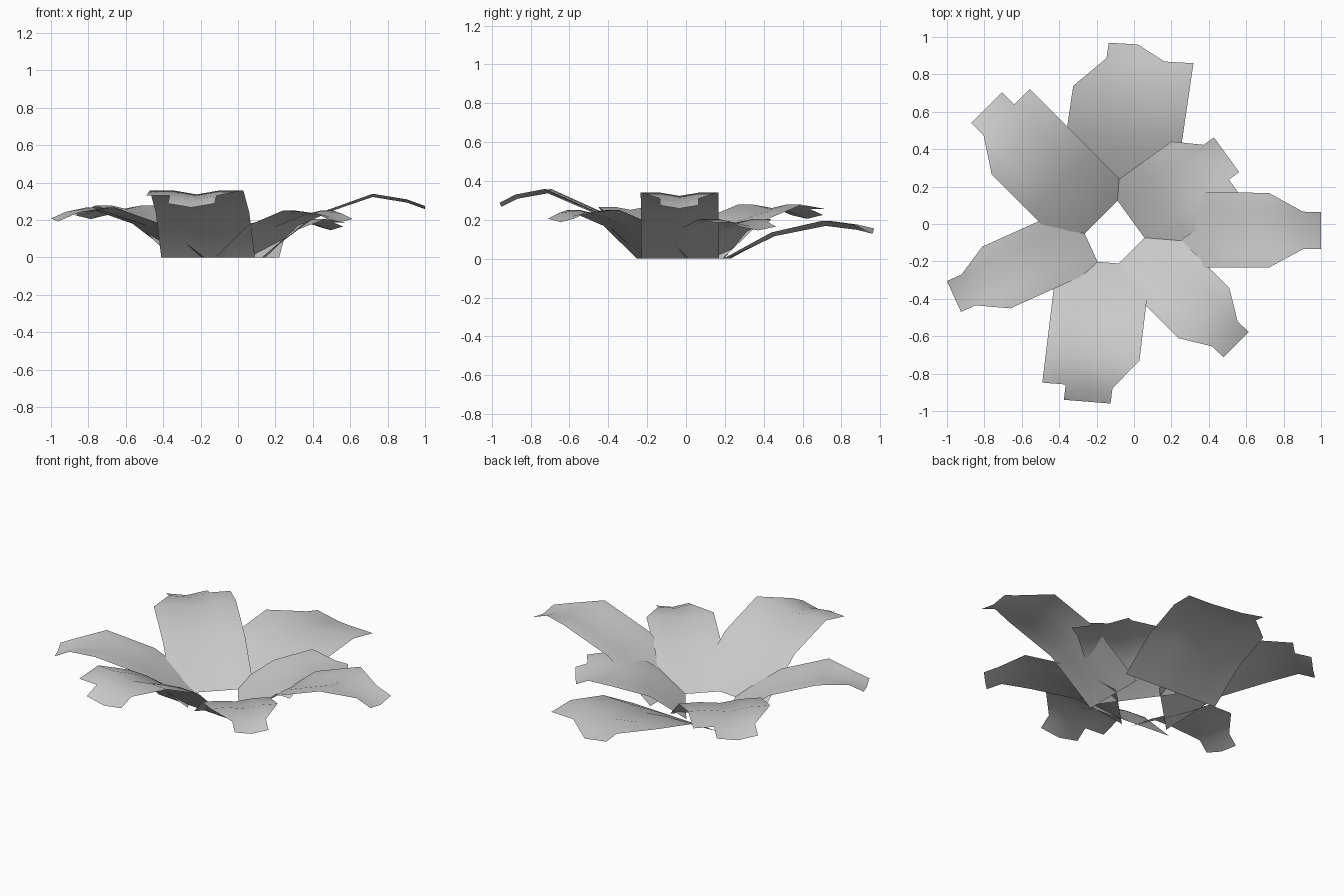
import bpy, bmesh
from mathutils import Vector

if "Cube" in bpy.data.objects:
    bpy.data.objects.remove(bpy.data.objects["Cube"])

# Shared leaf layout: rows along the length, columns across the width
ROWS = [0, 0.33, 0.68, 0.89, 1]
COLS = [-1, -0.5, 0, 0.5, 1]
DIP = [0, 0.06, 0.085, 0.085, 0.085]   # crease depth along the midrib, per half width


def leaf(name, base, tip, side, heights, corner_left=False, corner_right=False, narrow_tip=False):
    """side = half-width vector; corner_* keeps a square shoulder on that edge."""
    base, tip, side = Vector(base), Vector(tip), Vector(side)
    bm = bmesh.new()
    grid = []
    for t, z, dip in zip(ROWS, [0] + heights, DIP):
        row = []
        for c in COLS:
            p = base.lerp(tip, t) + side * c
            drop = dip * side.length if c == 0 else 0
            row.append(bm.verts.new((p.x, p.y, z - drop)))
        grid.append(row)
    for r in range(4):
        for c in range(4):
            a, b = grid[r][c], grid[r][c + 1]
            d, e = grid[r + 1][c], grid[r + 1][c + 1]
            if r == 3 and (c in (0, 3) or (narrow_tip and c == 2)):
                # end tooth only spans the middle columns
                if narrow_tip and c == 2:
                    bm.faces.new((a, b, d))
                continue
            if r == 2 and c == 0 and not corner_left:
                bm.faces.new((a, b, e))
            elif r == 2 and c == 3 and not corner_right:
                bm.faces.new((a, b, d))
            else:
                bm.faces.new((a, b, e, d))
    bmesh.ops.delete(bm, geom=[v for v in bm.verts if not v.link_faces], context='VERTS')
    bm.normal_update()
    for f in bm.faces:
        f.smooth = True
        if f.normal.z < 0:
            f.normal_flip()
    mesh = bpy.data.meshes.new(name)
    bm.to_mesh(mesh)
    bm.free()
    bpy.context.collection.objects.link(bpy.data.objects.new(name, mesh))


# Seven leaves of the rosette
leaf("leaf_right", (0.125, -0.03), (1.0, -0.035), (0, 0.2), [0.23, 0.34, 0.31, 0.275])
leaf("leaf_front_right", (0.012, -0.117), (0.545, -0.645), (0.135, 0.135),
     [0.17, 0.25, 0.235, 0.205])
leaf("leaf_back_right", (-0.005, 0.01), (0.495, 0.37), (0.135, -0.186),
     [0.14, 0.205, 0.187, 0.165], corner_right=True)
leaf("leaf_back", (-0.09, 0.21), (0.02, 0.96), (0.31, -0.018),
     [0.135, 0.195, 0.175, 0.155], corner_right=True, narrow_tip=True)
leaf("leaf_back_left", (-0.189, 0.024), (-0.7875, 0.6225), (0.165, 0.165),
     [0.19, 0.278, 0.255, 0.225], corner_right=True)
leaf("leaf_left", (-0.255, -0.07), (-0.9625, -0.3875), (0.075, -0.165),
     [0.18, 0.267, 0.243, 0.208])
leaf("leaf_front", (-0.16, -0.205), (-0.25, -0.95), (0.25, -0.02),
     [0.24, 0.358, 0.33, 0.288], corner_left=True)
